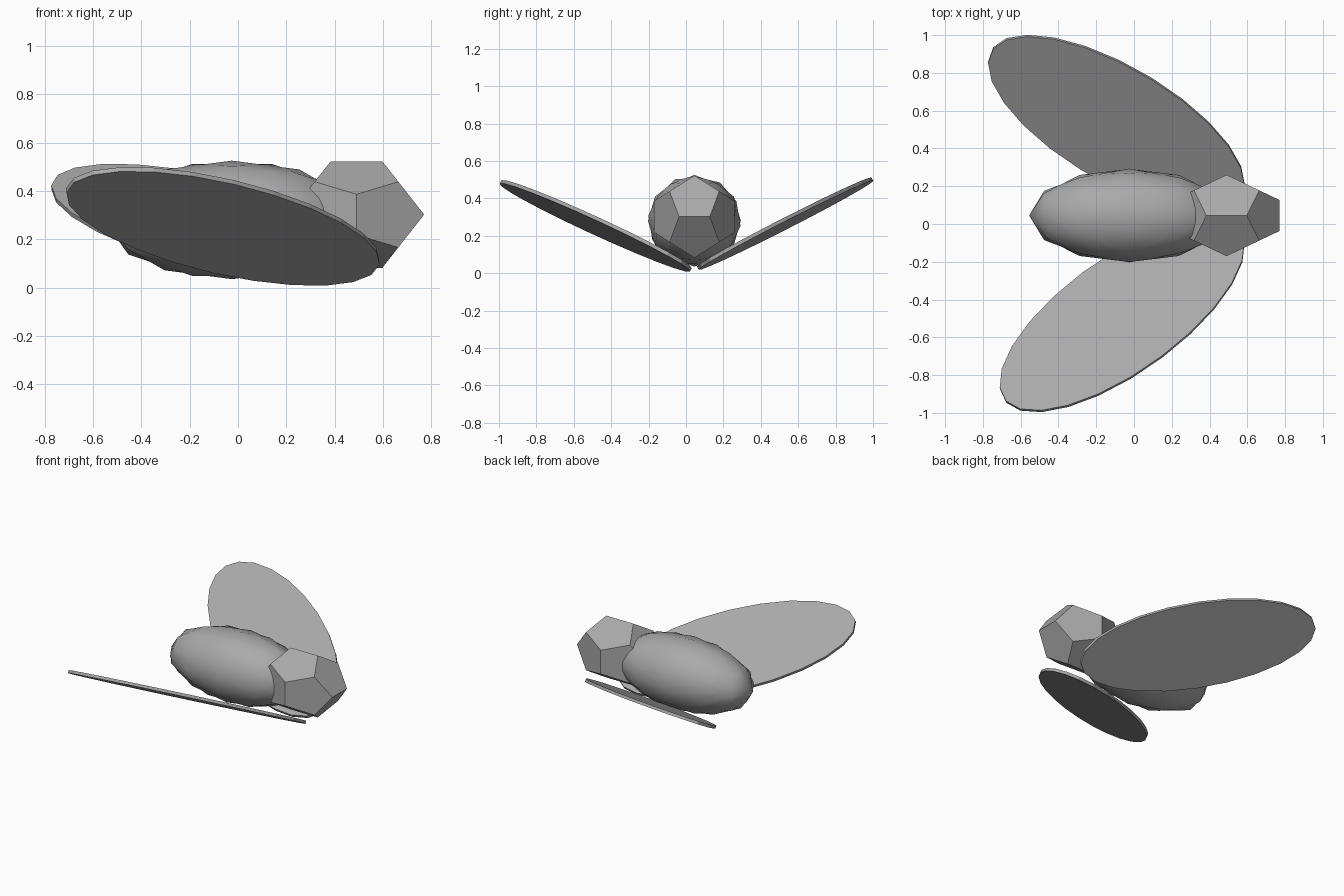
import bpy, bmesh, math
from mathutils import Vector, Matrix

cube = bpy.data.objects.get("Cube")
if cube:
    bpy.data.objects.remove(cube, do_unlink=True)

grey = bpy.data.materials.new("plain_grey")
grey.use_nodes = True
COLOUR = (0.4, 0.4, 0.4, 1)
grey.diffuse_color = COLOUR
grey.node_tree.nodes["Principled BSDF"].inputs["Base Color"].default_value = COLOUR

PHI = (1 + math.sqrt(5)) / 2


def finish(bm, name, smooth=False):
    bmesh.ops.recalc_face_normals(bm, faces=bm.faces)
    mesh = bpy.data.meshes.new(name)
    for f in bm.faces:
        f.smooth = smooth
    bm.to_mesh(mesh)
    bm.free()
    mesh.materials.append(grey)
    obj = bpy.data.objects.new(name, mesh)
    bpy.context.collection.objects.link(obj)
    return obj


def hull(points):
    bm = bmesh.new()
    for p in points:
        bm.verts.new(p)
    bmesh.ops.convex_hull(bm, input=bm.verts)
    bmesh.ops.dissolve_limit(bm, angle_limit=0.02, verts=bm.verts, edges=bm.edges)
    return bm


def cyclic(a, b):
    """Corner points (+-a, +-b, 0) and their cyclic permutations."""
    pts = []
    for s in (a, -a):
        for t in (b, -b):
            pts += [(s, t, 0), (0, s, t), (t, 0, s)]
    return pts


# Head: a stretched twelve-sided solid
corners = cyclic(PHI, 1 / PHI) + [(x, y, z) for x in (1, -1) for y in (1, -1) for z in (1, -1)]
bm = hull(corners)
bmesh.ops.transform(bm, verts=bm.verts, matrix=Matrix.Translation((0.49, 0.045, 0.302))
                    @ Matrix.Diagonal((0.173, 0.133, 0.136, 1)))
finish(bm, "head")


# Body: two overlapping low-poly ellipsoids, the second rolled about its length
def body(name, roll):
    bm = hull(cyclic(PHI, 1))
    bmesh.ops.subdivide_edges(bm, edges=bm.edges, cuts=1, use_grid_fill=True)
    for v in bm.verts:
        v.co.normalize()
    bmesh.ops.transform(bm, verts=bm.verts, matrix=Matrix.Translation((-0.025, 0.045, 0.28))
                        @ Matrix.Diagonal((0.53, 0.248, 0.245, 1))
                        @ Matrix.Rotation(roll, 4, 'X'))
    finish(bm, name, smooth=True)


body("body", 0)
body("body_shell", math.radians(25))


# Wings: thin elliptical discs, each aimed along its tip direction
def wing(name, centre, tip, normal):
    long_axis = Vector(tip).normalized()
    side = Vector(normal).cross(long_axis).normalized()
    up = long_axis.cross(side)
    frame = Matrix((long_axis, side, up)).transposed().to_4x4()
    bm = bmesh.new()
    bmesh.ops.create_cone(bm, cap_ends=True, segments=24, radius1=1, radius2=1, depth=1)
    bmesh.ops.transform(bm, verts=bm.verts, matrix=Matrix.Translation(centre) @ frame
                        @ Matrix.Diagonal((0.79, 0.335, 0.02, 1)))
    finish(bm, name)


wing("right_wing", (-0.063, -0.483, 0.253), (-0.617, -0.461, 0.193), (-0.091, 0.54, 1))
wing("left_wing", (-0.093, 0.53, 0.265), (-0.655, 0.403, 0.193), (-0.047, -0.557, 1))
